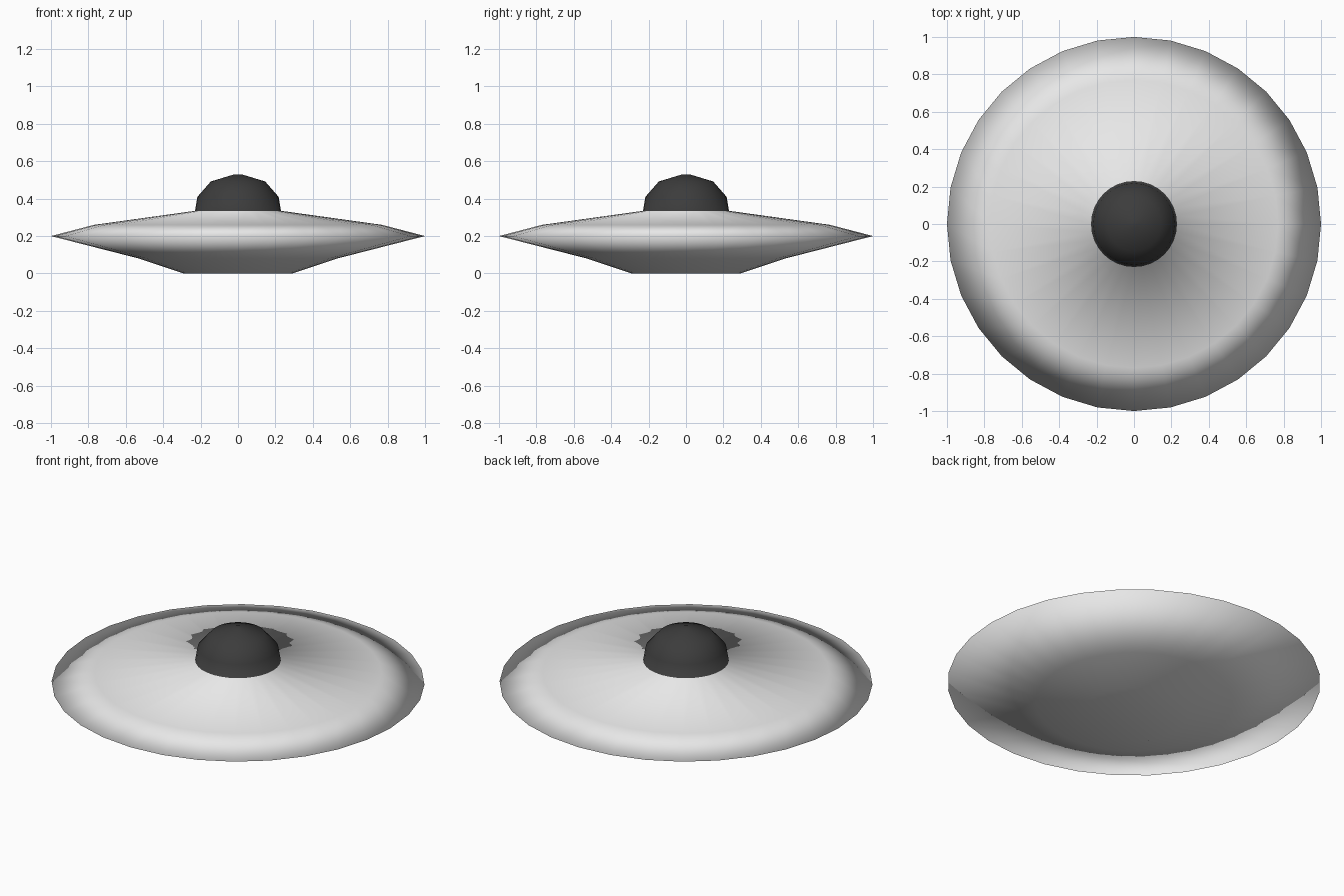
import bpy
import bmesh
import math

if "Cube" in bpy.data.objects:
    bpy.data.objects.remove(bpy.data.objects["Cube"])

SIDES = 32
DOME_BASE = 0.335

# half profile (radius, height) from the flat underside up to the dome top
PROFILE = [
    (0.29, 0.0), (0.53, 0.08), (1.0, 0.20), (0.77, 0.26), (0.23, DOME_BASE),
    (0.217, 0.41), (0.145, 0.492), (0.02, 0.53),
]


def material(name, value):
    mat = bpy.data.materials.new(name)
    mat.diffuse_color = (value, value, value, 1.0)
    mat.use_nodes = True
    mat.node_tree.nodes["Principled BSDF"].inputs["Base Color"].default_value = mat.diffuse_color
    return mat


# lathe the profile into rings and bridge them
bm = bmesh.new()
rings = []
for r, z in PROFILE:
    rings.append([bm.verts.new((r * math.cos(2 * math.pi * i / SIDES),
                                r * math.sin(2 * math.pi * i / SIDES), z))
                  for i in range(SIDES)])
for low, high in zip(rings, rings[1:]):
    for i in range(SIDES):
        j = (i + 1) % SIDES
        bm.faces.new((low[i], low[j], high[j], high[i]))

# underside and dome top caps
bm.faces.new(rings[0][::-1])
bm.faces.new(rings[-1])

# dark dome above the hull, everything smooth
for face in bm.faces:
    face.smooth = True
    face.material_index = 1 if face.calc_center_median().z > DOME_BASE else 0

mesh = bpy.data.meshes.new("saucer_hull_and_dome")
bm.to_mesh(mesh)
bm.free()
mesh.materials.append(material("light grey metal", 0.8))
mesh.materials.append(material("dark glass", 0.045))
saucer = bpy.data.objects.new("saucer_hull_and_dome", mesh)
bpy.context.collection.objects.link(saucer)
